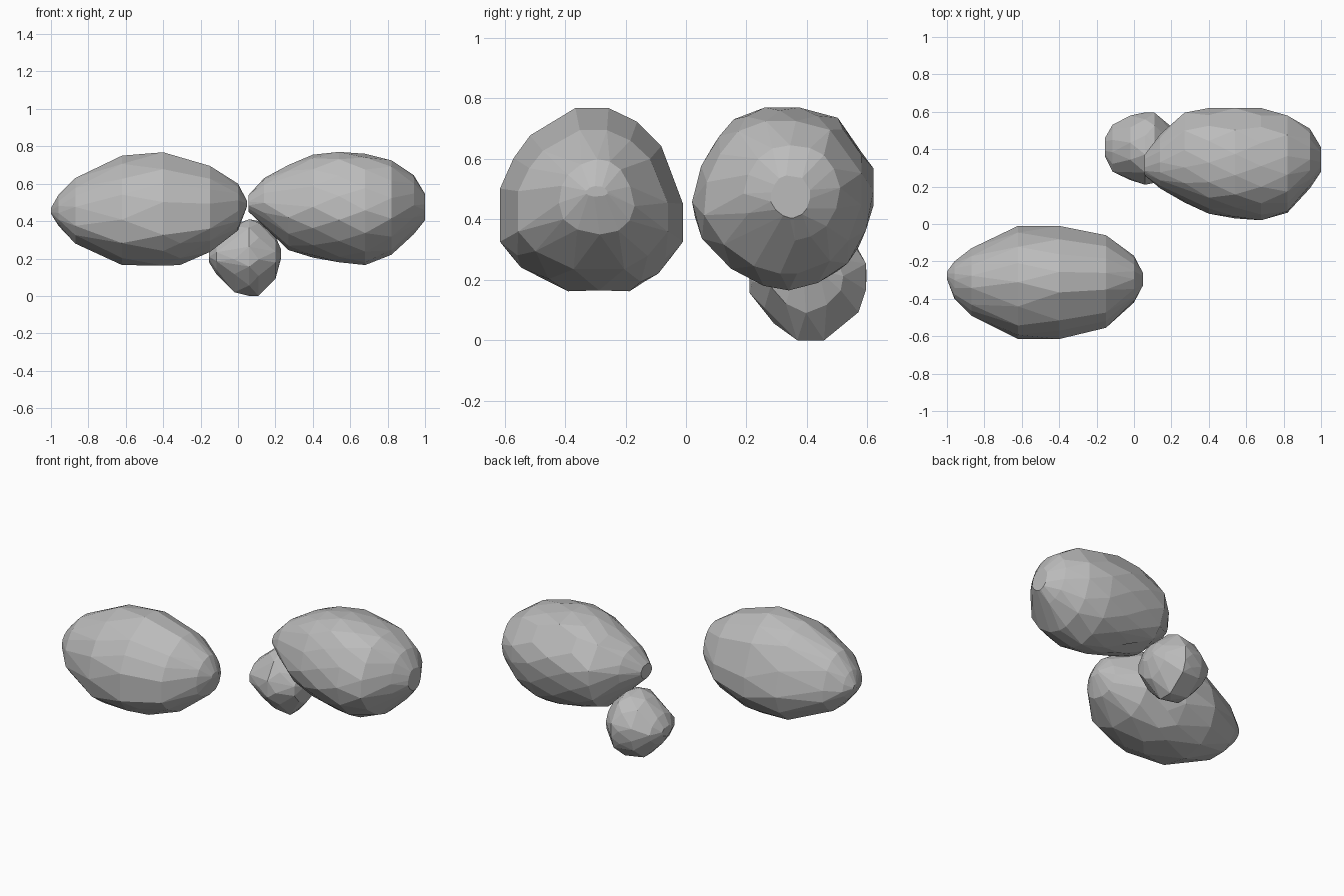
import bpy, bmesh, math

stone = bpy.data.materials.new("stone grey")
stone.diffuse_color = (0.5, 0.5, 0.5, 1)


def fit(ring):
    """Scale a y-z outline to the 0..1 square."""
    ys, zs = [p[0] for p in ring], [p[1] for p in ring]
    y0, y1, z0, z1 = min(ys), max(ys), min(zs), max(zs)
    return [((y - y0) / (y1 - y0), (z - z0) / (z1 - z0)) for y, z in ring]


def rock(name, section, stations):
    """Convex faceted stone: outline swept through (x, ymin, ymax, zmin, zmax)."""
    n = len(section)
    # staggered rings alternate so that the facets interlock
    mids = [((section[i][0] + section[(i + 1) % n][0]) / 2,
             (section[i][1] + section[(i + 1) % n][1]) / 2) for i in range(n)]
    rings = [fit(section), fit(mids)]
    bm = bmesh.new()
    for k, (x, y0, y1, z0, z1) in enumerate(stations):
        for u, v in rings[k % 2]:
            bm.verts.new((x, y0 + u * (y1 - y0), z0 + v * (z1 - z0)))
    res = bmesh.ops.convex_hull(bm, input=bm.verts[:])
    junk = {g for g in res["geom_interior"] + res["geom_unused"]
            if isinstance(g, bmesh.types.BMVert)}
    bmesh.ops.delete(bm, geom=list(junk), context='VERTS')
    # merge nearly flat triangles into broad facets
    bmesh.ops.dissolve_limit(bm, angle_limit=math.radians(7),
                             verts=bm.verts[:], edges=bm.edges[:])
    bmesh.ops.recalc_face_normals(bm, faces=bm.faces[:])
    me = bpy.data.meshes.new(name)
    bm.to_mesh(me)
    bm.free()
    me.materials.append(stone)
    ob = bpy.data.objects.new(name, me)
    bpy.context.collection.objects.link(ob)
    return ob


# large stone, front left
rock("left_rock",
     [(-.37, .765), (-.26, .765), (-.165, .72), (-.085, .64), (-.013, .45),
      (-.013, .325), (-.095, .22), (-.19, .162), (-.395, .162), (-.55, .24),
      (-.62, .325), (-.62, .5), (-.575, .6), (-.52, .675)],
     [(-1.0, -.295, -.255, .44, .47), (-.96, -.40, -.20, .375, .54),
      (-.87, -.49, -.13, .28, .63), (-.62, -.615, -.01, .165, .75),
      (-.40, -.615, -.01, .162, .768), (-.31, -.59, -.03, .165, .745),
      (-.15, -.555, -.06, .235, .695), (0, -.42, -.17, .35, .60),
      (.047, -.33, -.26, .475, .51)])

# large stone, back right
rock("right_rock",
     [(.255, .77), (.37, .77), (.5, .735), (.54, .68), (.62, .565),
      (.62, .44), (.57, .3), (.5, .22), (.375, .17), (.31, .17),
      (.21, .2), (.095, .285), (.02, .4), (.03, .53), (.08, .64), (.15, .73)],
     [(.057, .26, .37, .45, .54), (.14, .19, .48, .37, .63),
      (.27, .115, .595, .245, .70), (.40, .055, .62, .205, .755),
      (.54, .03, .62, .18, .77), (.68, .02, .62, .165, .76),
      (.82, .06, .58, .22, .725), (.94, .19, .51, .33, .645),
      (1.0, .28, .41, .405, .545)])

# small stone tucked under the right one
rock("small_rock",
     [(.36, 0), (.45, 0), (.565, .095), (.59, .17), (.59, .26), (.52, .37),
      (.43, .41), (.33, .40), (.25, .32), (.21, .2), (.25, .11)],
     [(-.155, .36, .46, .18, .24), (-.115, .28, .53, .115, .30),
      (-.02, .235, .58, .02, .38), (.06, .21, .597, 0, .41),
      (.11, .22, .595, 0, .40), (.20, .28, .52, .09, .32),
      (.23, .35, .45, .20, .25)])
